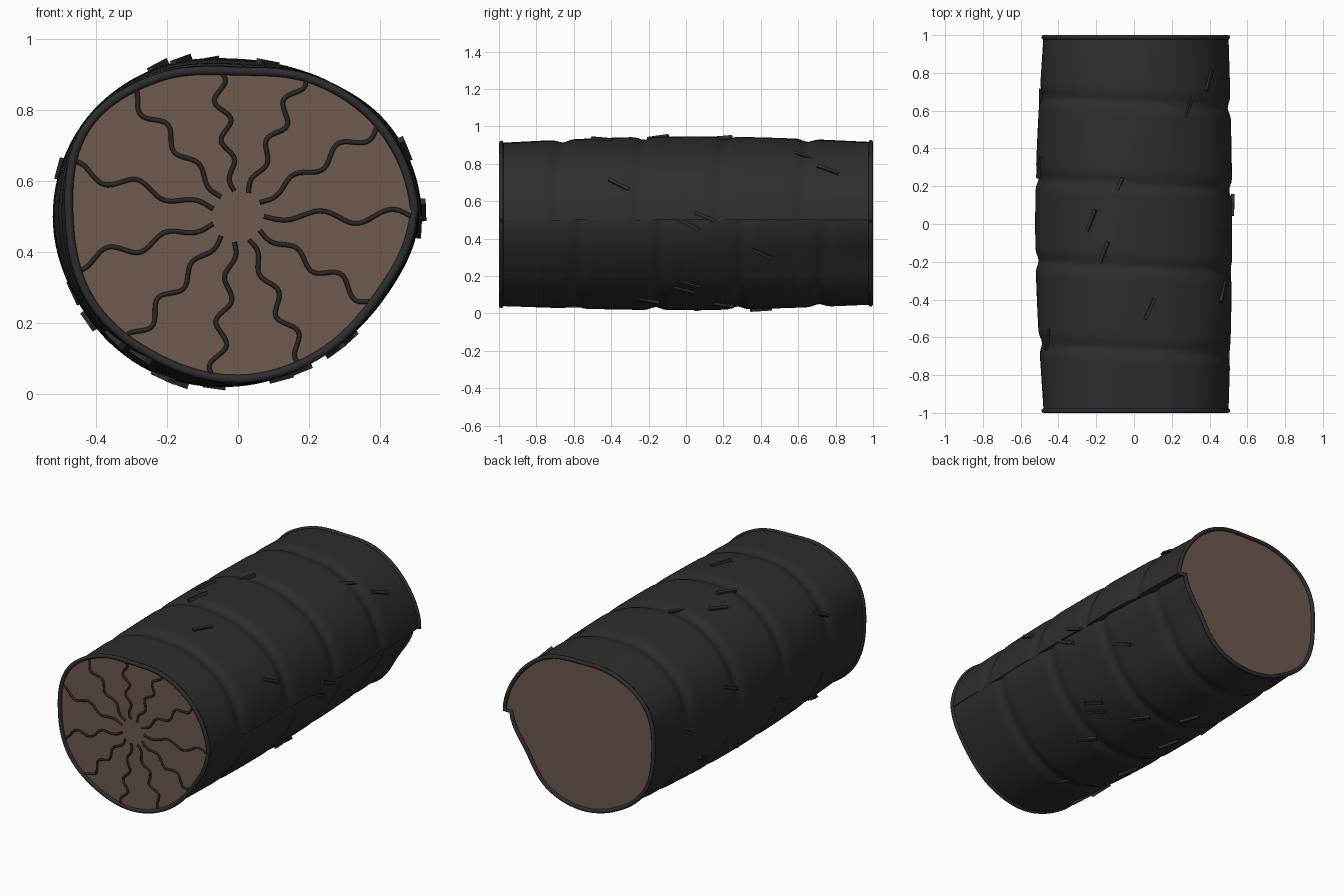
import bpy, math, random
from mathutils import Vector

if "Cube" in bpy.data.objects:
    bpy.data.objects.remove(bpy.data.objects["Cube"])

random.seed(4)
CZ = 0.5          # height of the log axis
N, ROWS = 120, 100

# Radius every 30 degrees (0..360, first and last differ: a seam on the +x side)
FRONT = [.50, .478, .442, .41, .452, .497, .477, .479, .460, .460, .453, .455, .497]
MID = [.52, .50, .455, .445, .48, .512, .523, .512, .503, .48, .463, .47, .51]
BACK = [.50, .47, .445, .415, .455, .50, .478, .485, .460, .452, .44, .405, .455]


def mat(name, col):
    m = bpy.data.materials.new(name)
    m.diffuse_color = (*col, 1)
    m.use_nodes = True
    m.node_tree.nodes["Principled BSDF"].inputs["Base Color"].default_value = m.diffuse_color
    return m


charcoal = mat("charcoal_bark", (.027, .027, .027))
crack = mat("dark_crack", (.022, .021, .020))
wood = mat("brown_wood", (.158, .103, .078))


def sample(tab, th):
    """Smooth (cubic) lookup in a radius table."""
    f = min(max(th / (2 * math.pi), 0), 1) * 12
    i = min(int(f), 11)
    t = f - i
    p0, p1, p2, p3 = tab[max(i - 1, 0)], tab[i], tab[i + 1], tab[min(i + 2, 12)]
    return p1 + .5 * t * (p2 - p0 + t * (2*p0 - 5*p1 + 4*p2 - p3 + t * (3*(p1 - p2) + p3 - p0)))


def radius(th, y):
    f, m, b = (sample(t, th) for t in (FRONT, MID, BACK))
    k = (y + 1) / 2
    r = f + (b - f) * k + (m - (f + b) / 2) * math.cos(math.pi * y / 2)
    # slightly spiralling shallow grooves
    phase = 14.4 * (y - .68) - .3 * (th - math.pi)
    return r - .016 * max(0, math.cos(phase)) ** 8 * (1 - abs(y) ** 8)


def point(th, y, off=0):
    r = radius(th, y) + off
    return Vector((r * math.cos(th), y, CZ + r * math.sin(th)))


def mesh_obj(name, verts, faces, material, smooth=False):
    me = bpy.data.meshes.new(name)
    me.from_pydata([tuple(v) for v in verts], [], faces)
    me.materials.append(material)
    ob = bpy.data.objects.new(name, me)
    bpy.context.collection.objects.link(ob)
    if smooth:
        bpy.ops.object.select_all(action='DESELECT')
        ob.select_set(True)
        bpy.context.view_layer.objects.active = ob
        bpy.ops.object.shade_smooth_by_angle(angle=math.radians(35))
    return ob


def tube(name, paths, r, material, cyclic=False):
    cu = bpy.data.curves.new(name, 'CURVE')
    cu.dimensions = '3D'
    cu.bevel_depth = r
    cu.bevel_resolution = 2
    cu.use_fill_caps = True
    for pts in paths:
        s = cu.splines.new('POLY')
        s.points.add(len(pts) - 1)
        for q, p in zip(s.points, pts):
            q.co = (*p, 1)
        s.use_cyclic_u = cyclic
    cu.materials.append(material)
    ob = bpy.data.objects.new(name, cu)
    bpy.context.collection.objects.link(ob)


# Bark body, closed across the seam
angles = [2 * math.pi * j / N for j in range(N + 1)]
W = N + 1
verts = [point(a, -.99 + 1.98 * i / ROWS) for i in range(ROWS + 1) for a in angles]
faces = [(i*W + j, (i+1)*W + j, (i+1)*W + (j+1) % W, i*W + (j+1) % W)
         for i in range(ROWS) for j in range(W)]
mesh_obj("bark_body", verts, faces, charcoal, True)

# Wooden end faces and raised bark rims
for name, s in (("front", -1), ("back", 1)):
    ring = [point(a, s * .985, -.002) for a in angles]
    order = list(range(W)) if s < 0 else list(range(W))[::-1]
    mesh_obj(name + "_cut_face", ring, [order], wood)
    tube(name + "_rim", [[point(a, s * .988, -.001) for a in angles]], .012, charcoal, True)

# Wavy radial cracks on the front face
paths = []
for k in range(11):
    a = 2 * math.pi * k / 11
    end = radius(a, -1) - .012
    waves = 2 + .9 * abs(math.sin(a))
    sign = -1 if k in (0, 1, 5, 10) else 1
    pts = []
    for i in range(41):
        t = i / 40
        d = .073 + (end - .073) * t
        lat = sign * .02 * math.sin(2 * math.pi * waves * t) * min(1, .4 + t)
        pts.append((d * math.cos(a) - lat * math.sin(a), -.987,
                    CZ + d * math.sin(a) + lat * math.cos(a)))
    paths.append(pts)
tube("front_cracks", paths, .0065, crack)

# Small slanted bark flakes: (angle in degrees, y)
FLAKES = [(34, .76), (50, .62), (101, .19), (118, .02), (110, -.15), (79, -.45), (22, -.36),
          (155, -.61), (357, .02), (2, .1), (337, .41), (312, .02), (306, -.01), (165, .3),
          (195, -.2), (205, .5), (225, -.7), (235, -.78), (245, -.3), (250, .1), (262, .4),
          (270, -.6), (285, .2), (292, -.2), (180, .66), (215, .15)]
verts, faces = [], []
for deg, y in FLAKES:
    a = math.radians(deg)
    c = point(a, y, .003)
    n = Vector((math.cos(a), 0, math.sin(a)))
    tan = Vector((-math.sin(a), 0, math.cos(a)))
    tilt = random.uniform(.38, .5)
    u = Vector((0, math.cos(tilt), 0)) - tan * math.sin(tilt)
    v = n.cross(u)
    b = len(verts)
    for h in (-.009, .009):
        for p, q in ((-1, -1), (1, -1), (1, 1), (-1, 1)):
            verts.append(c + u * p * .06 + v * q * .009 + n * h)
    faces += [tuple(b + i for i in f) for f in
              ((3, 2, 1, 0), (4, 5, 6, 7), (0, 1, 5, 4), (1, 2, 6, 5), (2, 3, 7, 6), (3, 0, 4, 7))]
mesh_obj("bark_flakes", verts, faces, charcoal)
